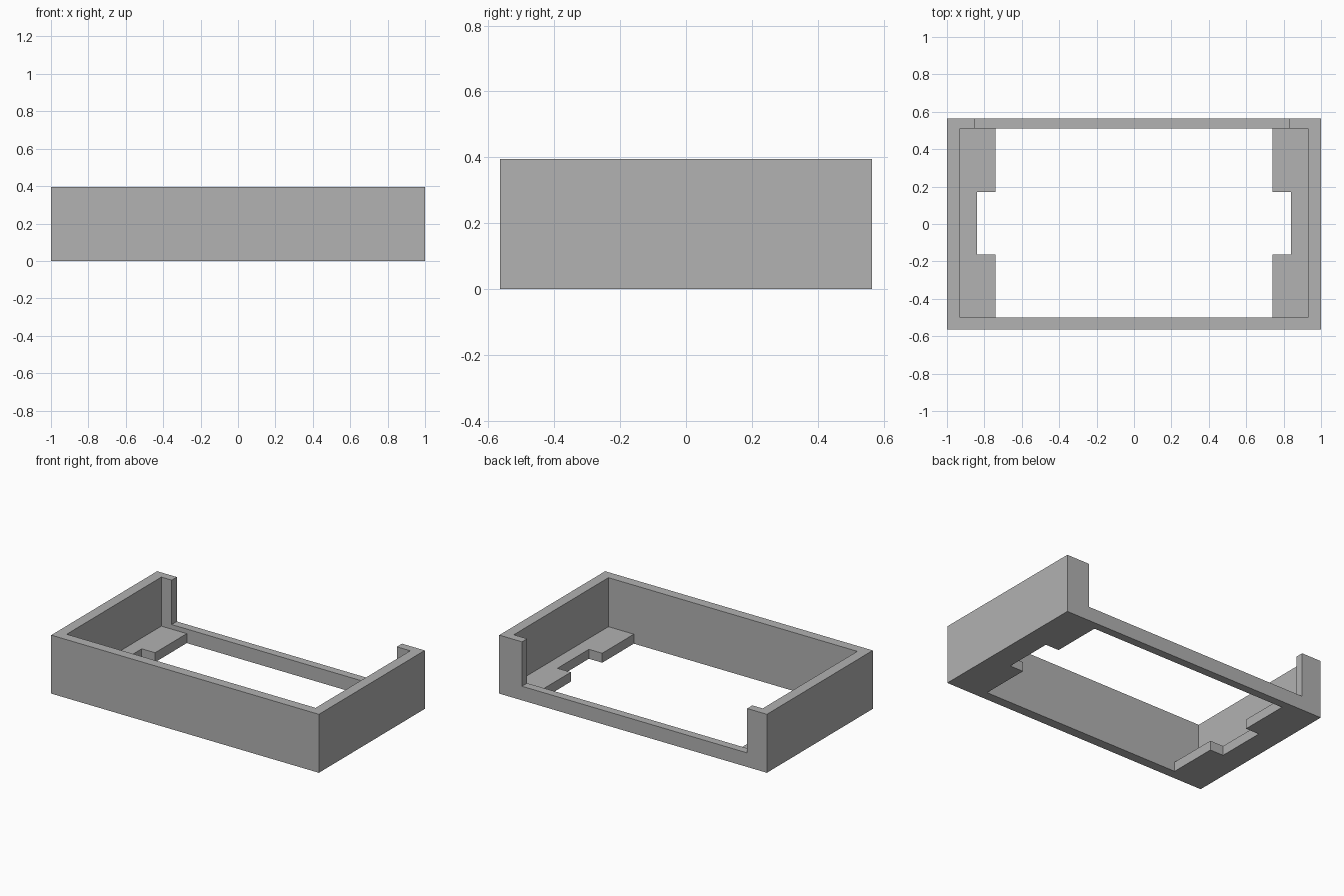
import bpy
import bmesh

if "Cube" in bpy.data.objects:
    bpy.data.objects.remove(bpy.data.objects["Cube"], do_unlink=True)

grey = bpy.data.materials.new("plain_grey")
grey.use_nodes = True
colour = (0.445, 0.445, 0.445, 1)
grey.diffuse_color = colour
grey.node_tree.nodes["Principled BSDF"].inputs["Base Color"].default_value = colour


def box(name, x, y, z):
    """Box spanning the given (low, high) ranges."""
    bm = bmesh.new()
    bmesh.ops.create_cube(bm, size=1)
    for v in bm.verts:
        v.co = [span[0] if c < 0 else span[1] for c, span in zip(v.co, (x, y, z))]
    mesh = bpy.data.meshes.new(name)
    bm.to_mesh(mesh)
    bm.free()
    obj = bpy.data.objects.new(name, mesh)
    bpy.context.collection.objects.link(obj)
    mesh.materials.append(grey)
    return obj


height = 0.395
ledge_top = 0.064
rear_sill = 0.095
above = height + 0.2
inner_y = (-0.5, 0.51)

# Solid block that the open tray is carved from
tray = box("open_tray", (-1, 1), (-0.565, 0.565), (0, height))

cutters = [
    # Main cavity, leaving the side walls and floor ledges
    box("cavity_cutter", (-0.93, 0.93), inner_y, (ledge_top, above)),
    # Opening through the floor between the ledges
    box("floor_cutter", (-0.74, 0.74), inner_y, (-0.2, above)),
    # Notch in the middle of both ledges
    box("notch_cutter", (-0.84, 0.84), (-0.163, 0.172), (-0.2, ledge_top + 0.1)),
    # Gap in the rear wall between the corner posts
    box("rear_gap_cutter", (-0.853, 0.83), (0.4, 0.7), (rear_sill, above)),
]

bpy.context.view_layer.objects.active = tray
for cutter in cutters:
    cutter.hide_render = True
    mod = tray.modifiers.new(cutter.name, "BOOLEAN")
    mod.operation = "DIFFERENCE"
    mod.solver = "EXACT"
    mod.object = cutter
    bpy.ops.object.modifier_apply(modifier=mod.name)
    bpy.data.objects.remove(cutter, do_unlink=True)
